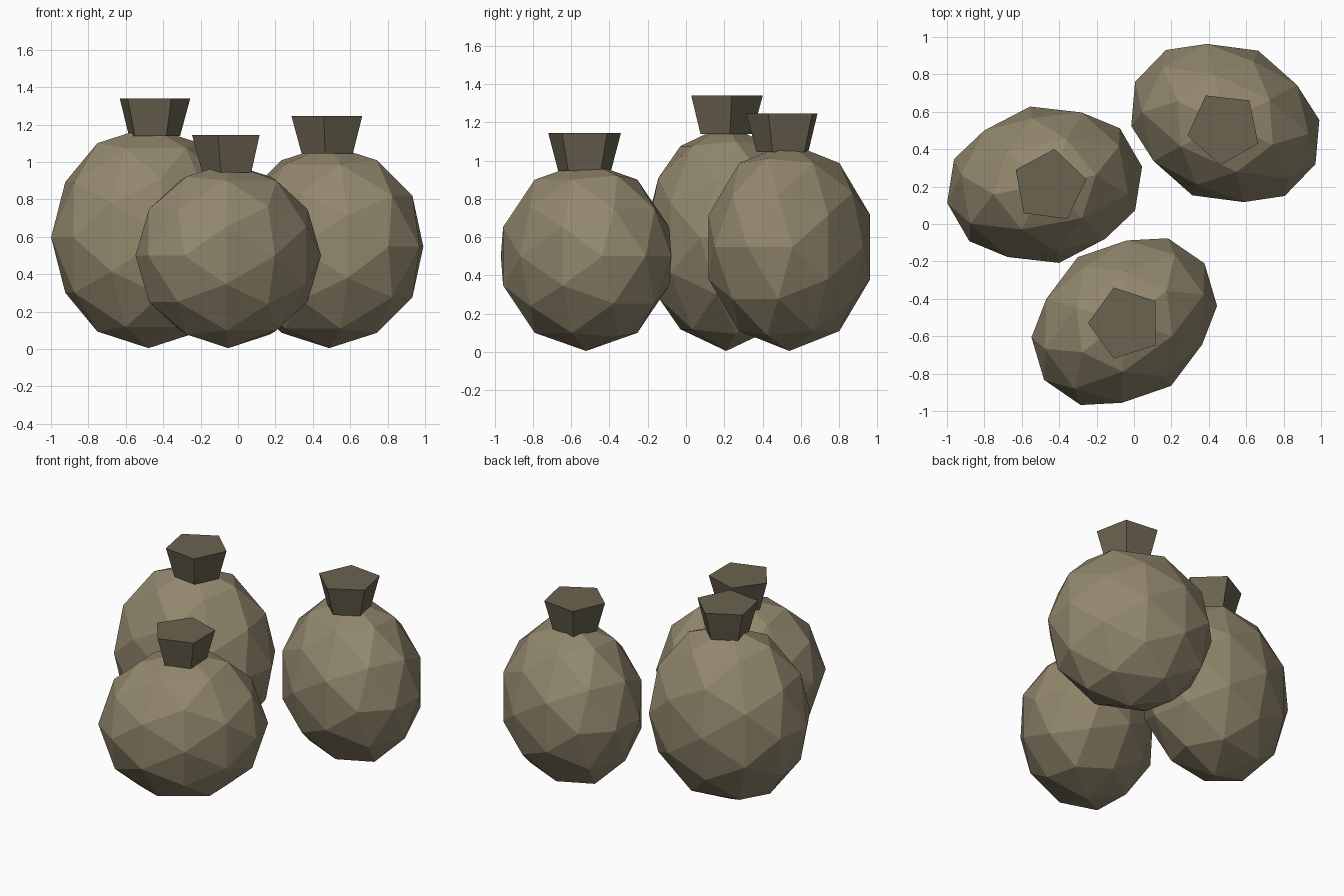
import bpy, bmesh
from math import radians, sin, cos, tau, sqrt
from mathutils import Vector, Matrix

if "Cube" in bpy.data.objects:
    bpy.data.objects.remove(bpy.data.objects["Cube"])


def material(name, rgb):
    m = bpy.data.materials.new(name)
    m.diffuse_color = (*rgb, 1)
    m.use_nodes = True
    m.node_tree.nodes["Principled BSDF"].inputs["Base Color"].default_value = m.diffuse_color
    return m


cloth = material("sackcloth", (0.29, 0.245, 0.155))
tie = material("dark_sackcloth", (0.145, 0.125, 0.08))


def finish(name, bm, mat):
    bmesh.ops.recalc_face_normals(bm, faces=bm.faces)
    me = bpy.data.meshes.new(name)
    bm.to_mesh(me)
    bm.free()
    me.materials.append(mat)
    ob = bpy.data.objects.new(name, me)
    bpy.context.collection.objects.link(ob)


def ball_points():
    """42 points of an icosahedron split once, with edge midpoints on the axes."""
    t = (1 + sqrt(5)) / 2
    pts = []
    for a in (-1, 1):
        for b in (-t, t):
            pts += [Vector((a, 0, b)), Vector((0, b, a)), Vector((b, a, 0))]
    mids = [(p + q) for i, p in enumerate(pts) for q in pts[:i] if (p - q).length < 2.1]
    return [p.normalized() for p in pts + mids]


# Lumpy body: faceted ball stretched and turned, resting on the ground
def sack_body(name, x, y, half_height, turn):
    bm = bmesh.new()
    for p in ball_points():
        bm.verts.new(p)
    bmesh.ops.convex_hull(bm, input=bm.verts)
    place = (Matrix.Translation((x, y, half_height + 0.005))
             @ Matrix.Rotation(radians(turn), 4, 'Z')
             @ Matrix.Diagonal((0.53, 0.425, half_height, 1)))
    bm.transform(place)
    finish(name, bm, cloth)


# Tied neck: five-sided, flaring upward
def sack_neck(name, x, y, top, turn):
    bm = bmesh.new()
    rings = []
    for r, z in ((0.145, top - 0.2), (0.2, top)):
        rings.append([bm.verts.new((x + r * cos(radians(turn) + tau * i / 5),
                                    y + r * sin(radians(turn) + tau * i / 5), z))
                      for i in range(5)])
    low, high = rings
    for i in range(5):
        j = (i + 1) % 5
        bm.faces.new((low[i], low[j], high[j], high[i]))
    bm.faces.new(high)
    bm.faces.new(low[::-1])
    finish(name, bm, tie)


# name, body centre, half height, neck centre, neck top, turn
sacks = [
    ("left_sack", (-0.478, 0.21), 0.592, (-0.452, 0.203), 1.34, 10.5),
    ("right_sack", (0.488, 0.54), 0.543, (0.482, 0.513), 1.245, -24.5),
    ("front_sack", (-0.052, -0.522), 0.495, (-0.046, -0.53), 1.145, 36),
]
for name, body, half, neck, top, turn in sacks:
    sack_body(name + "_body", *body, half, turn)
    sack_neck(name + "_neck", *neck, top, turn)
